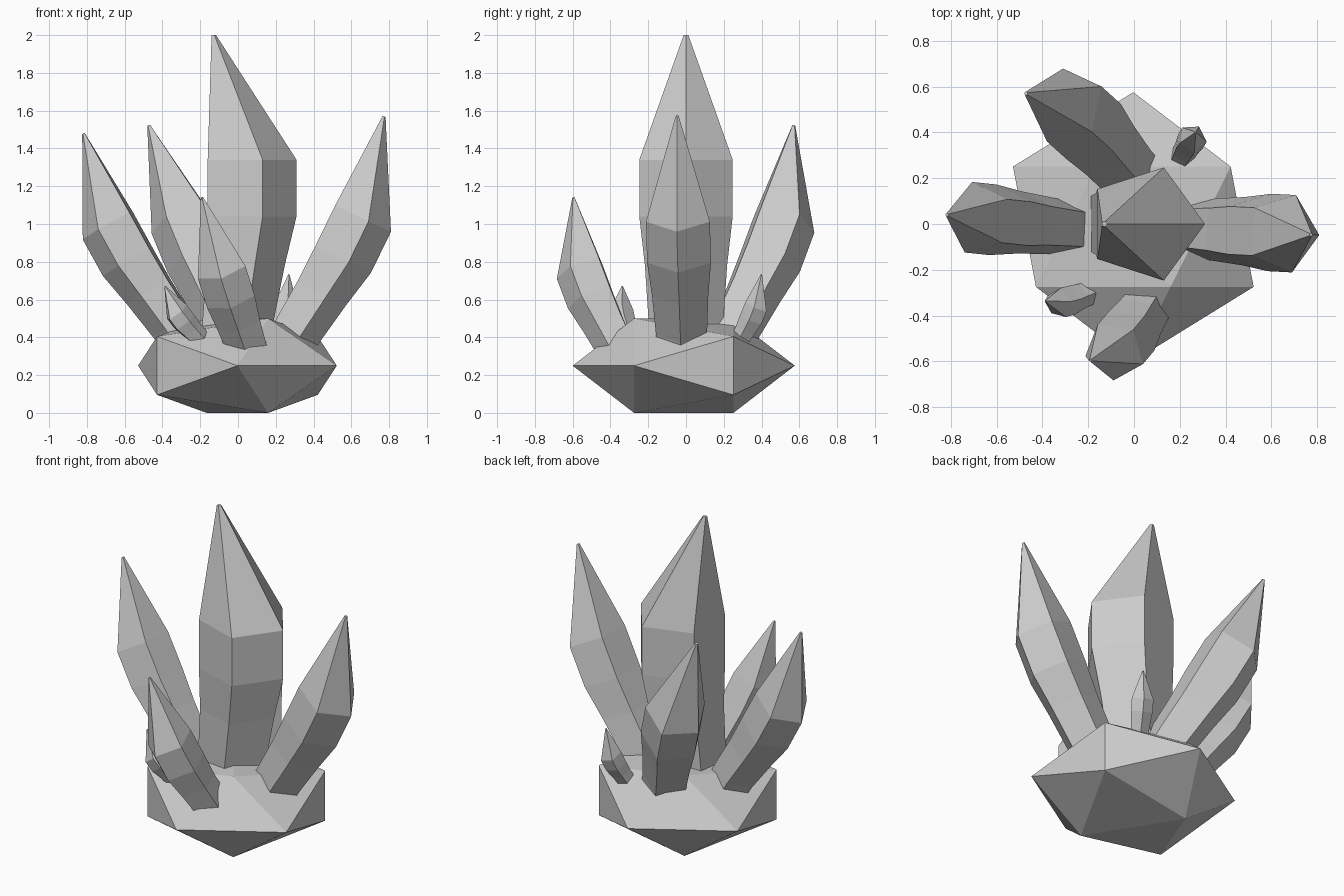
import bpy, bmesh
from math import radians, sin, cos, pi
from mathutils import Vector, Quaternion, Matrix

if "Cube" in bpy.data.objects:
    bpy.data.objects.remove(bpy.data.objects["Cube"])

# Crystal profile in shoulder radii: (height, sideways offset, ring radius)
PROFILE = [(-4.0, -0.30, 0.76), (-3.3, -0.27, 0.80), (-2.15, -0.12, 0.88),
           (-1.15, 0, 1), (0, 0, 1), (2.54, -0.69, 0.05)]
SIDES = 5


def make_object(name, bm):
    bmesh.ops.recalc_face_normals(bm, faces=bm.faces)
    mesh = bpy.data.meshes.new(name)
    bm.to_mesh(mesh)
    bm.free()
    obj = bpy.data.objects.new(name, mesh)
    bpy.context.collection.objects.link(obj)
    return obj


def crystal(name, shoulder, radius, stretch=1.0, azimuth=0, tilt=0, phase=0):
    """Five-sided shard leaning by tilt toward azimuth; phase aims its first ridge."""
    a, p = radians(azimuth), radians(phase)
    lean = Quaternion((-sin(a), cos(a), 0), radians(tilt))
    bm = bmesh.new()
    rings = []
    for h, off, r in PROFILE:
        ring = []
        for i in range(SIDES):
            t = p + 2 * pi * i / SIDES
            v = Vector((off * cos(p) + r * cos(t), off * sin(p) + r * sin(t), h * stretch))
            ring.append(bm.verts.new(Vector(shoulder) + lean @ (v * radius)))
        rings.append(ring)
    for lo, hi in zip(rings, rings[1:]):
        for i in range(SIDES):
            j = (i + 1) % SIDES
            bm.faces.new((lo[i], lo[j], hi[j], hi[i]))
    bm.faces.new(rings[0][::-1])
    bm.faces.new(rings[-1])
    return make_object(name, bm)


# Rock base: flattened icosahedron lying on its side
bm = bmesh.new()
bmesh.ops.create_icosphere(bm, subdivisions=1, radius=1)
bm.transform(Matrix.Translation((-0.003, -0.012, 0.25))
             @ Matrix.Diagonal((0.588, 0.588, 0.294, 1))
             @ Matrix.Rotation(pi / 2, 4, 'X'))
make_object("rock_base", bm)

# Large shards
crystal("main_crystal", (0.05, 0, 1.34), 0.26)
crystal("right_crystal", (0.65, -0.04, 1.037), 0.178, 1.18, -3, 26, -3)
crystal("left_crystal", (-0.68, 0.025, 0.997), 0.163, 1.18, 174, 29, 174)
crystal("back_crystal", (-0.295, 0.515, 1.02), 0.178, 1.15, 138, 29, 99)
crystal("front_crystal", (-0.085, -0.555, 0.76), 0.138, 1.1, 230, 26, 265)

# Small shards
crystal("small_front_crystal", (-0.325, -0.345, 0.53), 0.068, 0.85, 195, 38, 225)
crystal("small_back_crystal", (0.255, 0.375, 0.565), 0.065, 1.0, 60, 25, 60)
